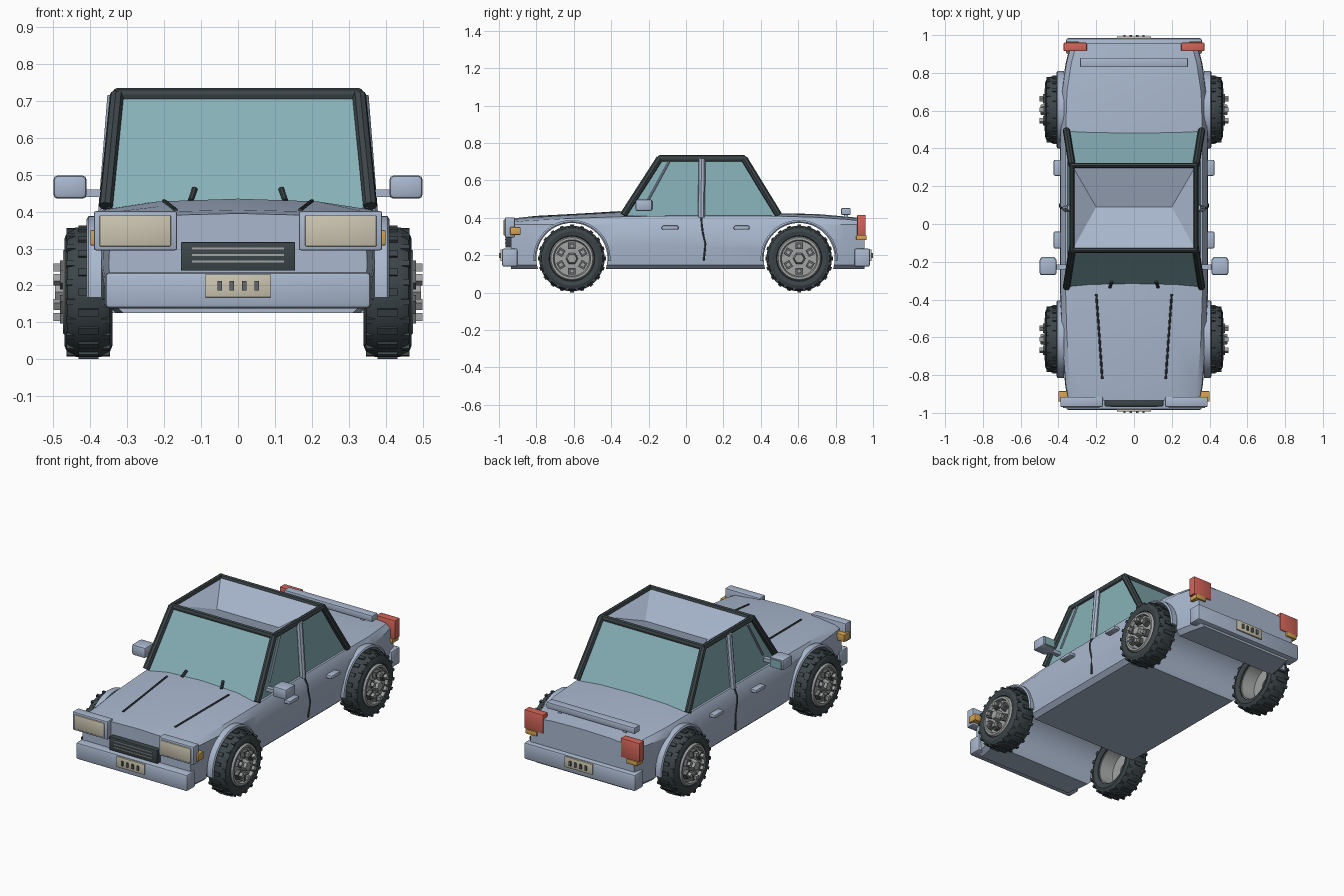
import bpy, bmesh
from math import cos, sin, radians, tau
from mathutils import Matrix, Vector

cube = bpy.data.objects.get("Cube")
if cube:
    bpy.data.objects.remove(cube)


def material(name, rgb):
    m = bpy.data.materials.new(name)
    m.use_nodes = True
    m.diffuse_color = (*rgb, 1)
    m.node_tree.nodes["Principled BSDF"].inputs["Base Color"].default_value = (*rgb, 1)
    return m


PAINT = material("blue grey paint", (0.40, 0.48, 0.62))
GLASS = material("teal glass", (0.24, 0.44, 0.48))
TRIM = material("black trim", (0.045, 0.06, 0.066))
STEEL = material("wheel steel", (0.36, 0.37, 0.37))
DARK_STEEL = material("dark steel", (0.13, 0.14, 0.145))
CREAM = material("cream lens", (0.60, 0.56, 0.44))
RED = material("red lens", (0.65, 0.13, 0.10))
AMBER = material("amber lens", (0.66, 0.36, 0.08))

parts = []


def finish(name, mat, bm):
    bmesh.ops.recalc_face_normals(bm, faces=bm.faces)
    me = bpy.data.meshes.new(name)
    bm.to_mesh(me)
    bm.free()
    me.materials.append(mat)
    ob = bpy.data.objects.new(name, me)
    bpy.context.collection.objects.link(ob)
    parts.append(ob)
    return ob


def add_box(bm, lo, hi, matrix=Matrix()):
    lo, hi = Vector(lo), Vector(hi)
    m = matrix @ Matrix.Translation((lo + hi) / 2) @ Matrix.Diagonal((*(hi - lo), 1))
    bmesh.ops.create_cube(bm, size=1, matrix=m)


def box(name, mat, lo, hi, bevel=0.0):
    bm = bmesh.new()
    add_box(bm, lo, hi)
    if bevel:
        bmesh.ops.bevel(bm, geom=bm.edges[:], offset=bevel, segments=2,
                        profile=0.5, affect='EDGES')
    return finish(name, mat, bm)


def pair(name, mat, lo, hi, bevel=0.0):
    box("left_" + name, mat, lo, hi, bevel)
    box("right_" + name, mat, (-hi[0], *lo[1:]), (-lo[0], *hi[1:]), bevel)


def tube(name, mat, points, radius, cyclic=False):
    cu = bpy.data.curves.new(name, 'CURVE')
    cu.dimensions = '3D'
    cu.bevel_depth, cu.bevel_resolution, cu.use_fill_caps = radius, 2, True
    sp = cu.splines.new('POLY')
    sp.points.add(len(points) - 1)
    for p, co in zip(sp.points, points):
        p.co = (*co, 1)
    sp.use_cyclic_u = cyclic
    temp = bpy.data.objects.new(name, cu)
    bpy.context.collection.objects.link(temp)
    bm = bmesh.new()
    bm.from_mesh(temp.to_mesh())
    temp.to_mesh_clear()
    bpy.data.objects.remove(temp)
    return finish(name, mat, bm)


def lathe(bm, profile, n, start=0, end=tau):
    """Revolve a closed (x, radius) profile about the x axis."""
    full = end - start > 6.28
    angles = [start + (end - start) * i / n for i in range(n if full else n + 1)]
    rings = [[bm.verts.new((x, r * cos(a), r * sin(a))) for x, r in profile] for a in angles]
    k = len(profile)
    for i in range(n):
        a, b = rings[i], rings[(i + 1) % len(rings)]
        for j in range(k):
            bm.faces.new((a[j], b[j], b[(j + 1) % k], a[(j + 1) % k]))
    if not full:
        bm.faces.new(rings[0])
        bm.faces.new(rings[-1])


# Body shell: cross-sections along y as (y, half width, shoulder z, crown z)
STATIONS = [(-.935, .35, .375, .395), (-.85, .365, .385, .405), (-.6, .385, .397, .42),
            (-.36, .392, .405, .435), (-.1, .393, .41, .425), (.45, .393, .41, .425),
            (.7, .385, .402, .42), (.85, .362, .392, .407), (.955, .335, .382, .397)]
bm = bmesh.new()
rings = []
for y, w, sh, top in STATIONS:
    half = [(w - .04, .125), (w - .014, .148), (w, .25), (w - .004, .365),
            (w - .03, sh), (w * .55, sh + .75 * (top - sh)), (0, top)]
    loop = half + [(-x, z) for x, z in half[-2::-1]]
    rings.append([bm.verts.new((x, y, z)) for x, z in loop])
for a, b in zip(rings, rings[1:]):
    for j in range(len(a)):
        k = (j + 1) % len(a)
        bm.faces.new((a[j], a[k], b[k], b[j]))
bm.faces.new(rings[0])
bm.faces.new(rings[-1])
body = finish("body_shell", PAINT, bm)

# Wheel arches cut right through the body
AXLES = {"front": -.61, "rear": .605}
HUB_Z = .182
bpy.context.view_layer.objects.active = body
for y in AXLES.values():
    bm = bmesh.new()
    bmesh.ops.create_cone(bm, cap_ends=True, segments=48, radius1=.19, radius2=.19, depth=2,
                          matrix=Matrix.Translation((0, y, HUB_Z)) @ Matrix.Rotation(tau / 4, 4, 'Y'))
    cutter = finish("arch_cutter", PAINT, bm)
    cutter.hide_render = True
    mod = body.modifiers.new("arch", 'BOOLEAN')
    mod.operation, mod.solver, mod.object = 'DIFFERENCE', 'EXACT', cutter
    bpy.ops.object.modifier_apply(modifier=mod.name)
    parts.remove(cutter)
    bpy.data.objects.remove(cutter)

# Wheels and arch lips
TYRE = [(.35, .116), (.34, .145), (.348, .164), (.37, .175), (.44, .175), (.462, .164),
        (.47, .145), (.466, .122), (.455, .116)]
RIM = [(.36, .118), (.465, .118), (.474, .112), (.474, .1), (.458, .094), (.458, .03),
       (.44, .03), (.44, .1), (.36, .11)]
LIP = [(.37, .19), (.405, .19), (.41, .197), (.405, .206), (.37, .206)]
for axle, y in AXLES.items():
    for side, s in (("left", 1), ("right", -1)):
        place = Matrix.Translation((0, y, HUB_Z)) @ Matrix.Diagonal((s, 1, 1, 1))
        label = f"{axle}_{side}_"
        tyre, rim, bolts, lip = (bmesh.new() for _ in range(4))
        lathe(tyre, TYRE, 40)
        for i in range(20):
            turn = Matrix.Rotation(tau * i / 20, 4, 'X')
            add_box(tyre, (.378, -.01, .17), (.432, .01, .181), turn)
            turn = Matrix.Rotation(tau * (i + .5) / 20, 4, 'X')
            for x in (.346, .439):
                add_box(tyre, (x, -.008, .155), (x + .025, .008, .175), turn)
        lathe(rim, RIM, 36)
        bmesh.ops.create_cone(rim, cap_ends=True, segments=6, radius1=.036, radius2=.026, depth=.05,
                              matrix=Matrix.Translation((.47, 0, 0)) @ Matrix.Rotation(tau / 4, 4, 'Y'))
        for i in range(6):
            turn = Matrix.Rotation(tau * i / 6, 4, 'X')
            add_box(bolts, (.45, -.02, .05), (.482, .02, .085), turn)
            add_box(rim, (.45, -.011, .056), (.5, .011, .078), turn)
        lathe(lip, LIP, 28, radians(-4), radians(184))
        for part, mat, mesh in (("tyre", TRIM, tyre), ("wheel_rim", STEEL, rim),
                                ("wheel_inserts", DARK_STEEL, bolts), ("arch_lip", PAINT, lip)):
            mesh.transform(place)
            finish(label + part, mat, mesh)

# Cabin glass and sunken roof
FB, FT, RT, RB = (-.33, .41), (-.14, .72), (.31, .72), (.49, .41)
XB, XT = .352, .328


def quad_mesh(name, mat, faces):
    bm = bmesh.new()
    for f in faces:
        bm.faces.new([bm.verts.new(p) for p in f])
    bmesh.ops.remove_doubles(bm, verts=bm.verts, dist=.0001)
    return finish(name, mat, bm)


def at(sign, point, x):
    return (sign * x, *point)


sides = [[at(s, FB, XB), at(s, RB, XB), at(s, RT, XT), at(s, FT, XT)] for s in (1, -1)]
ends = [[at(1, b, XB), at(-1, b, XB), at(-1, t, XT), at(1, t, XT)] for b, t in ((FB, FT), (RB, RT))]
quad_mesh("cabin_glass", GLASS, sides + ends)
ridge = [(s * .2, .09, .645) for s in (1, -1)]
quad_mesh("roof_panel", PAINT,
          [[at(1, e, XT), at(-1, e, XT), ridge[1], ridge[0]] for e in (FT, RT)] +
          [[at(s, FT, XT), at(s, RT, XT), r] for s, r in zip((1, -1), ridge)])

# Cabin frame, pillars, door seams, wipers and bonnet strips
tube("roof_frame", TRIM, [(XT, -.14, .717), (XT, .31, .717), (-XT, .31, .717), (-XT, -.14, .717)],
     .018, True)
for side, s in (("left", 1), ("right", -1)):
    tube(side + "_front_pillar", TRIM, [(s * .358, -.335, .415), (s * XT, -.14, .717)], .019)
    tube(side + "_rear_pillar", TRIM, [(s * .358, .495, .415), (s * XT, .31, .717)], .019)
    tube(side + "_centre_pillar", PAINT, [(s * .36, .082, .40), (s * .335, .086, .715)], .019)
    tube(side + "_quarter_bar", PAINT, [(s * .35, -.21, .48), (s * .333, -.09, .70)], .006)
    tube(side + "_door_seam", TRIM, [(s * .37, .082, .405), (s * .388, .085, .365), (s * .391, .09, .32),
                                     (s * .392, .105, .26), (s * .386, .095, .17)], .005)
    tube(side + "_wiper", TRIM, [(s * .128, -.335, .43), (s * .117, -.305, .462)], .008)
    tube(side + "_bonnet_strip", TRIM, [(s * .2, -.37, .428), (s * .183, -.6, .4145),
                                        (s * .168, -.82, .403)], .006)

# Mirrors and door handles
pair("mirror", PAINT, (.41, -.27, .435), (.5, -.18, .498), .012)
pair("mirror_glass", GLASS, (.42, -.182, .443), (.49, -.176, .49))
pair("mirror_arm", PAINT, (.34, -.24, .44), (.42, -.215, .46))
pair("front_handle", PAINT, (.385, -.13, .336), (.426, -.04, .358), .008)
pair("rear_handle", PAINT, (.385, .255, .336), (.426, .34, .358), .008)

# Front lights and grille
pair("headlight_housing", PAINT, (.165, -.968, .295), (.39, -.915, .402), .006)
pair("headlight", CREAM, (.182, -.975, .306), (.375, -.96, .39), .003)
pair("indicator", AMBER, (.34, -.94, .308), (.4, -.885, .35), .004)
box("grille", TRIM, (-.155, -.965, .24), (.155, -.92, .318), .004)
for i in range(3):
    z = .262 + i * .018
    box(f"grille_slat_{i + 1}", STEEL, (-.125, -.969, z), (.125, -.96, z + .005))

# Rear lights and boot spoiler
pair("tail_light", RED, (.25, .915, .305), (.372, .96, .415), .004)
pair("rear_indicator", AMBER, (.29, .91, .28), (.36, .965, .306), .003)
box("boot_spoiler", PAINT, (-.285, .83, .415), (.285, .88, .452), .005)
pair("spoiler_foot", PAINT, (.2, .845, .38), (.22, .865, .42))

# Bumpers and blank number plates with studs
for end, s in (("front", -1), ("rear", 1)):
    def span(x0, x1, near, far, z0, z1):
        lo, hi = sorted((s * near, s * far))
        return (x0, lo, z0), (x1, hi, z1)
    box(end + "_bumper", PAINT, *span(-.36, .36, .9, .984, .138, .236), .012)
    box(end + "_plate", CREAM, *span(-.09, .09, .98, .992, .168, .23), .002)
    for i in range(4):
        x = -.05 + i * .0335
        box(f"{end}_plate_stud_{i + 1}", DARK_STEEL, *span(x - .006, x + .006, .99, 1, .186, .212))

# Smooth shading with sharp edges kept
bpy.ops.object.select_all(action='DESELECT')
for ob in parts:
    ob.select_set(True)
bpy.context.view_layer.objects.active = body
bpy.ops.object.shade_smooth_by_angle(angle=radians(32))
